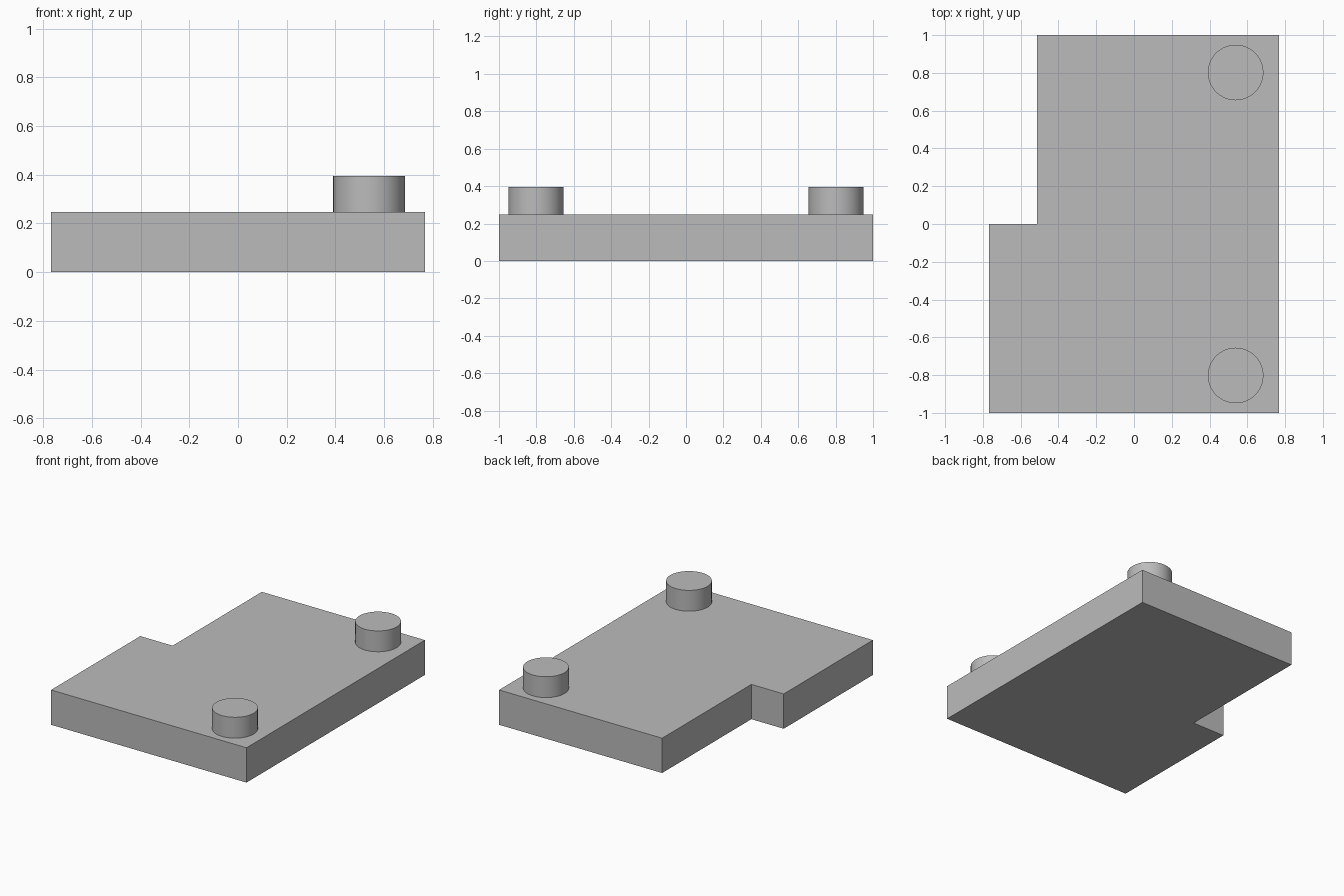
import bpy
import bmesh

cube = bpy.data.objects.get("Cube")
if cube:
    bpy.data.objects.remove(cube, do_unlink=True)

PLATE_TOP = 0.247
PEG_TOP = 0.395
PEG_RADIUS = 0.147

# Single grey material
grey = bpy.data.materials.new("plain_grey")
grey.use_nodes = True
colour = (0.5, 0.5, 0.5, 1)
grey.diffuse_color = colour
grey.node_tree.nodes["Principled BSDF"].inputs["Base Color"].default_value = colour


def extruded_plate(name, outline, height):
    """Extrude a flat outline upward from the ground."""
    bm = bmesh.new()
    base = bm.faces.new([bm.verts.new((x, y, 0)) for x, y in outline])
    extruded = bmesh.ops.extrude_face_region(bm, geom=[base], use_keep_orig=True)
    top = [v for v in extruded["geom"] if isinstance(v, bmesh.types.BMVert)]
    bmesh.ops.translate(bm, verts=top, vec=(0, 0, height))
    bmesh.ops.recalc_face_normals(bm, faces=bm.faces)
    mesh = bpy.data.meshes.new(name)
    bm.to_mesh(mesh)
    bm.free()
    mesh.materials.append(grey)
    obj = bpy.data.objects.new(name, mesh)
    bpy.context.collection.objects.link(obj)
    return obj


def peg(name, x, y):
    """Round peg standing on the plate."""
    bpy.ops.mesh.primitive_cylinder_add(
        vertices=64, radius=PEG_RADIUS, depth=PEG_TOP - PLATE_TOP,
        location=(x, y, (PLATE_TOP + PEG_TOP) / 2))
    obj = bpy.context.object
    obj.name = name
    obj.data.materials.append(grey)
    bpy.ops.object.shade_smooth_by_angle()
    return obj


# Plate with a notched back right corner
extruded_plate("base_plate", [
    (-0.767, -1), (0.767, -1), (0.767, 1),
    (-0.513, 1), (-0.513, 0), (-0.767, 0),
], PLATE_TOP)

# Pair of pegs along the left edge
for name, side in (("front_peg", -1), ("back_peg", 1)):
    peg(name, 0.538, side * 0.802)
